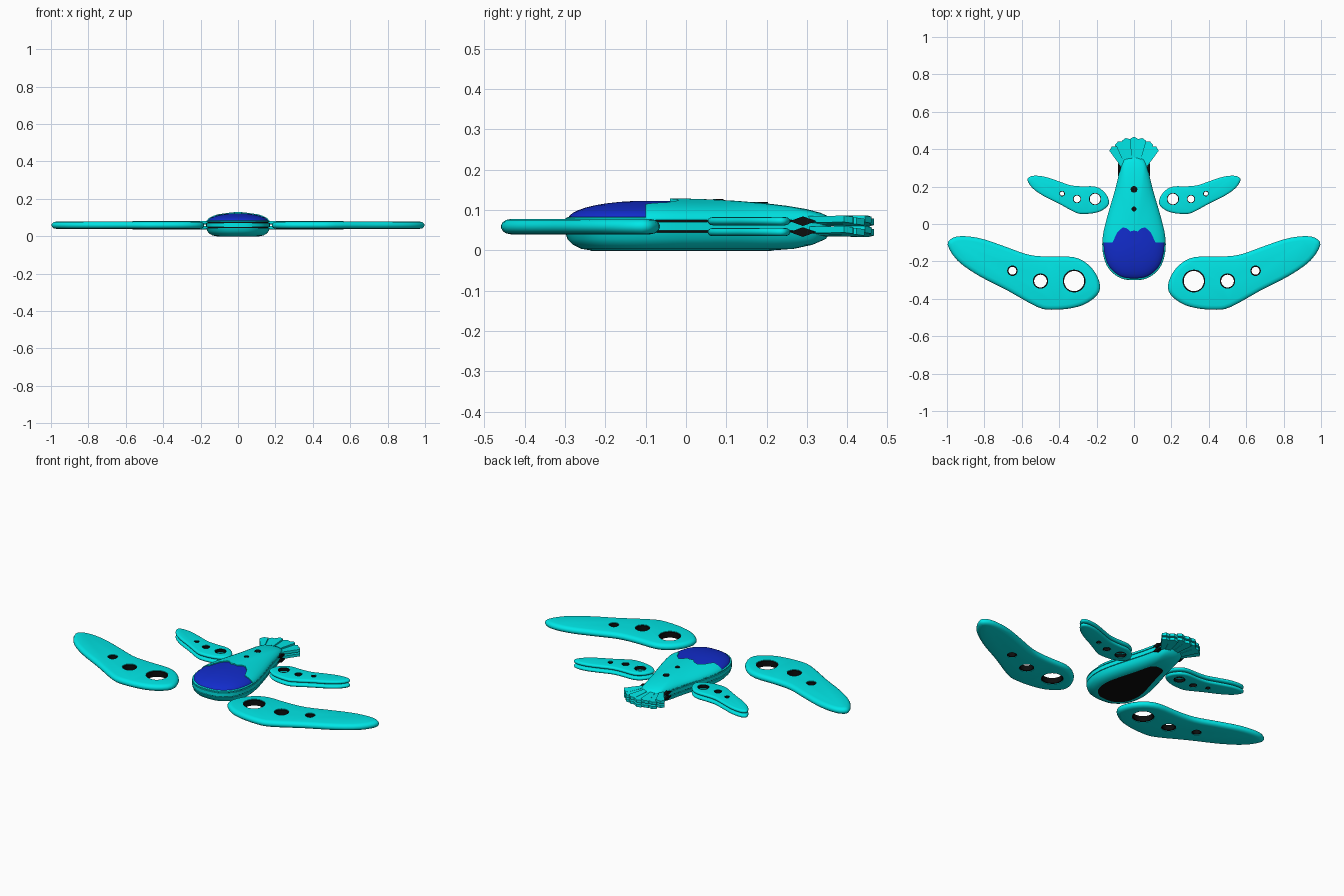
import bpy, bmesh, math
from mathutils import Vector

if "Cube" in bpy.data.objects:
    bpy.data.objects.remove(bpy.data.objects["Cube"])


def material(name, rgb):
    m = bpy.data.materials.new(name)
    m.diffuse_color = (*rgb, 1)
    m.use_nodes = True
    m.node_tree.nodes["Principled BSDF"].inputs["Base Color"].default_value = m.diffuse_color
    return m


CYAN = material("cyan", (0.0, 0.8, 0.8))
BLUE = material("blue", (0.006, 0.025, 0.6))
BLACK = material("black", (0.004, 0.004, 0.004))


def spline(pts, n=4):
    """Closed smooth curve through the points."""
    out = []
    for i in range(len(pts)):
        p0, p1, p2, p3 = (Vector(pts[(i + k) % len(pts)]) for k in (-1, 0, 1, 2))
        for j in range(n):
            t = j / n
            out.append(0.5 * (2 * p1 + (p2 - p0) * t + (2 * p0 - 5 * p1 + 4 * p2 - p3) * t * t
                              + (3 * p1 - p0 - 3 * p2 + p3) * t ** 3))
    return out


def smooth(ob, angle=35):
    bpy.ops.object.select_all(action='DESELECT')
    ob.select_set(True)
    bpy.context.view_layer.objects.active = ob
    bpy.ops.object.shade_smooth_by_angle(angle=math.radians(angle))


def loft(name, rings, mat, wrap=False):
    """Skin a list of closed rings; cap the ends, or join last to first."""
    bm = bmesh.new()
    loops = [[bm.verts.new(p) for p in ring] for ring in rings]
    pairs = list(zip(loops, loops[1:])) + ([(loops[-1], loops[0])] if wrap else [])
    for a, b in pairs:
        for i in range(len(a)):
            j = (i + 1) % len(a)
            bm.faces.new((a[i], a[j], b[j], b[i]))
    if not wrap:
        bm.faces.new(loops[0])
        bm.faces.new(loops[-1])
    bmesh.ops.recalc_face_normals(bm, faces=bm.faces)
    me = bpy.data.meshes.new(name)
    bm.to_mesh(me)
    bm.free()
    ob = bpy.data.objects.new(name, me)
    bpy.context.collection.objects.link(ob)
    me.materials.append(mat)
    smooth(ob)
    return ob


def circle(x, y, z, r, n=28):
    return [(x + r * math.cos(2 * math.pi * i / n), y + r * math.sin(2 * math.pi * i / n), z)
            for i in range(n)]


def cut(ob, cutters, op):
    for c in cutters:
        m = ob.modifiers.new("cut", 'BOOLEAN')
        m.object, m.operation, m.solver = c, op, 'EXACT'
    dg = bpy.context.evaluated_depsgraph_get()
    me = bpy.data.meshes.new_from_object(ob.evaluated_get(dg))
    ob.modifiers.clear()
    ob.data = me
    for c in cutters:
        bpy.data.objects.remove(c)
    smooth(ob)


# Body: one teardrop outline, stacked in layers about its centre
half = [(0.075, -0.288), (0.139, -0.233), (0.167, -0.15), (0.166, -0.06), (0.14, 0.05),
        (0.102, 0.18), (0.072, 0.3), (0.05, 0.345)]
teardrop = spline([(0, -0.3)] + half + [(0, 0.36)] + [(-x, y) for x, y in reversed(half)])
CY = -0.1


def layer(s, z):
    return [(p.x * s, CY + (p.y - CY) * s, z) for p in teardrop]


def dome(name, scale, base, height, mat):
    a = [math.radians(d) for d in (0, 10, 20, 30, 40, 50, 60, 70, 80, 87)]
    return loft(name, [layer(scale * math.cos(t), base + height * math.sin(t)) for t in a], mat)


loft("lower_hull", [layer(s, z) for s, z in
                    ((0.68, 0), (0.8, 0.004), (0.9, 0.014), (0.97, 0.028), (1, 0.045))], CYAN)
loft("belly_plate", [layer(0.67, 0.0), layer(0.68, -0.001)][::-1], BLACK)
loft("seam_core", [layer(0.965, 0.04), layer(0.965, 0.08)], BLACK)
loft("middle_band", [layer(1, 0.049), layer(1, 0.071)], CYAN)
loft("canopy_rim", [layer(1, 0.075), layer(0.995, 0.08), layer(0.96, 0.083)], CYAN)
dome("canopy", 0.965, 0.077, 0.046, BLUE)

# Upper shell: dome trimmed by a wavy front edge
shell = dome("upper_shell", 1.0, 0.075, 0.055, CYAN)
wave = [(0.25, -0.1), (0.115, -0.1), (0.09, -0.045), (0.06, -0.018), (0.04, -0.022),
        (0.02, -0.04)]
edge = wave + [(0, -0.035)] + [(-x, y) for x, y in reversed(wave)] + [(-0.25, 0.5), (0.25, 0.5)]
cut(shell, [loft("trim", [[(x, y, z) for x, y in edge] for z in (0.0, 0.2)], CYAN)], 'INTERSECT')

# Round ports along the spine
for y, z, r in ((0.185, 0.119, 0.018), (0.08, 0.127, 0.013)):
    loft("spine_port", [circle(0, y, z - 0.02, r), circle(0, y, z + 0.001, r)], BLACK)

# Wings: rounded blades with three lined holes
wing = spline([(0.997, -0.11), (0.965, -0.072), (0.90, -0.065), (0.807, -0.08), (0.684, -0.122),
               (0.567, -0.163), (0.46, -0.174), (0.326, -0.176), (0.246, -0.215), (0.193, -0.286),
               (0.184, -0.36), (0.245, -0.42), (0.33, -0.45), (0.44, -0.459), (0.52, -0.443),
               (0.684, -0.352), (0.834, -0.275), (0.945, -0.195)], 3)
HOLES = ((0.32, -0.305, 0.054), (0.5, -0.305, 0.034), (0.65, -0.25, 0.021))


def inset(d):
    out = []
    for i, p in enumerate(wing):
        t = (wing[(i + 1) % len(wing)] - wing[i - 1]).normalized()
        out.append(p + Vector((-t.y, t.x)) * d)
    return out


def make_wing(name, side, k, ky, ox, oy, z):
    def place(x, y, dz):
        return (side * (ox + (x - 0.182) * k), oy + (y + 0.46) * ky, z + dz * k)
    steps = [math.radians(a) for a in (-90, -60, -35, -12, 12, 35, 60, 90)]
    blade = loft(name, [[place(p.x, p.y, 0.019 * math.sin(a)) for p in
                         inset(0.024 * (1 - math.cos(a)))] for a in steps], CYAN)
    cutters = []
    for hx, hy, r in HOLES:
        x, y, _ = place(hx, hy, 0)
        cutters.append(loft("hole", [circle(x, y, z + d, (r + 0.007) * k) for d in (-0.05, 0.05)],
                            CYAN))
        ro, ri, h = (r + 0.008) * k, r * k, 0.016 * k
        loft(name + "_hole_liner", [circle(x, y, z - h, ro), circle(x, y, z + h, ro),
                                    circle(x, y, z + h, ri), circle(x, y, z - h, ri)], BLACK, True)
    cut(blade, cutters, 'DIFFERENCE')


for side in (1, -1):
    make_wing("front_wing", side, 1, 1, 0.182, -0.46, 0.059)
    for z in (0.0725, 0.0455):
        make_wing("rear_wing", side, 0.535, 0.52, 0.134, 0.053, z)
        # Dark diamond joint beside the tail
        loft("tail_joint", [[(side * (0.07 + dx), 0.29 + dy, z + dz) for dy, dz in
                             ((-0.033, 0), (0, 0.012), (0.033, 0), (0, -0.012))]
                            for dx in (-0.02, 0.016)], BLACK)

# Tail: two layers of fanned feathers
for z in (0.0725, 0.0465):
    for i in range(-3, 4):
        ang = math.radians(i * 10)
        end = 0.256 - 0.0022 * i * i
        prof = ((-0.010, 0.10), (0.010, 0.10), (0.0235, end - 0.012), (0, end), (-0.0235, end - 0.012))
        zc = z + (0.003 if i % 2 else -0.002)
        rings = []
        for dz in (-0.008, 0.008):
            rings.append([(x * math.cos(ang) + r * math.sin(ang),
                           0.21 + r * math.cos(ang) - x * math.sin(ang),
                           zc + dz + x * 0.12) for x, r in prof])
        loft("tail_feather", rings, CYAN)
